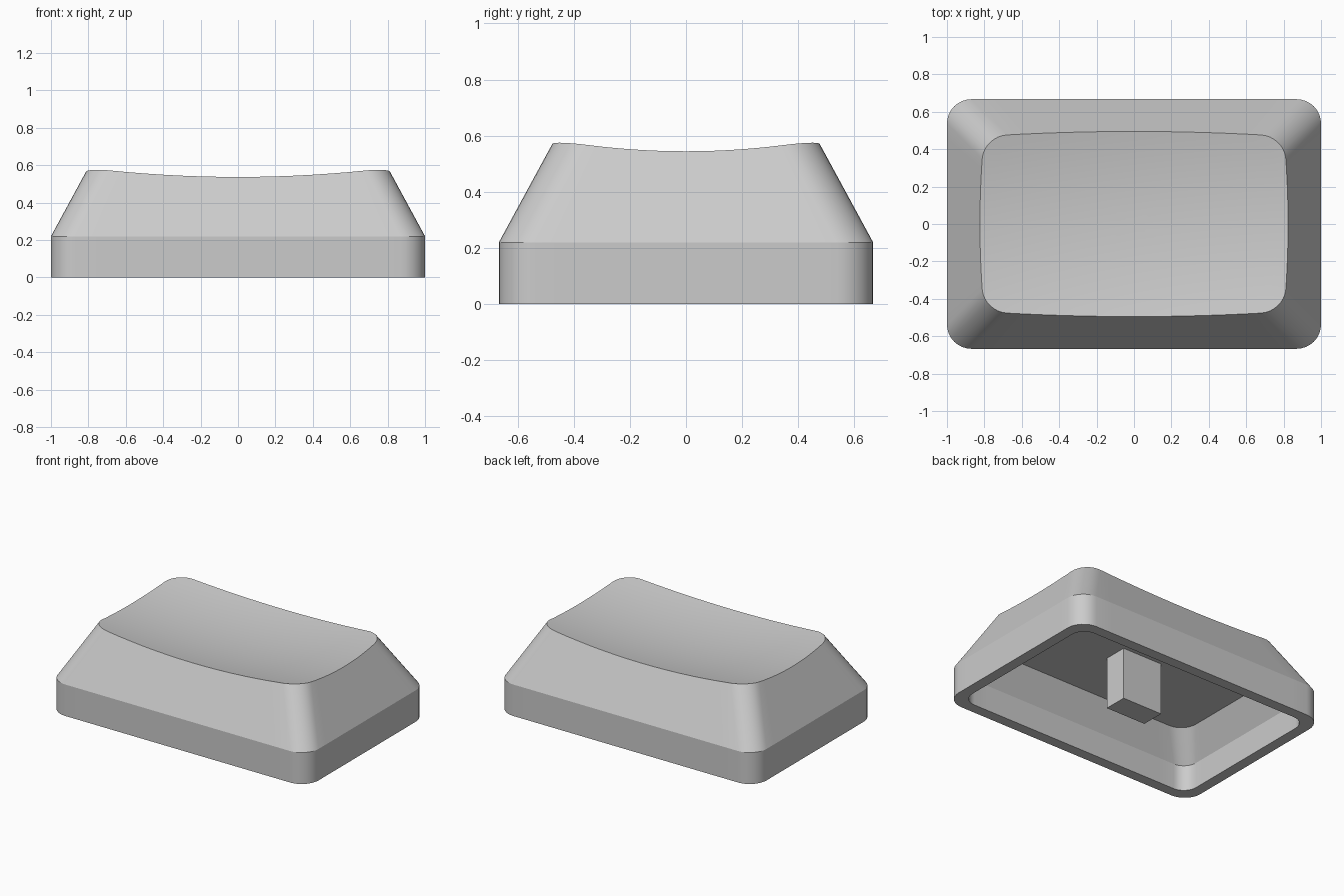
import bpy, bmesh, math

cube = bpy.data.objects.get("Cube")
if cube:
    bpy.data.objects.remove(cube, do_unlink=True)

grey = bpy.data.materials.new("light_grey_plastic")
grey.use_nodes = True
color = (0.6, 0.6, 0.6, 1)
grey.diffuse_color = color
grey.node_tree.nodes["Principled BSDF"].inputs["Base Color"].default_value = color

HALF_X, HALF_Y, RADIUS = 1.0, 0.667, 0.13
SKIRT, SLOPE = 0.22, 0.543      # height of the vertical wall, inward lean above it
CORNER, SIDE = 8, 14            # segments per corner and per straight side


def outline(inset, radius=RADIUS):
    """Rounded rectangle as a list of (x, y), counter-clockwise."""
    cx, cy = HALF_X - inset - radius, HALF_Y - inset - radius
    pts = []
    for i, (sx, sy) in enumerate([(1, 1), (-1, 1), (-1, -1), (1, -1)]):
        for k in range(CORNER + 1):
            a = math.pi / 2 * (i + k / CORNER)
            pts.append((sx * cx + radius * math.cos(a), sy * cy + radius * math.sin(a)))
    # subdivide the straight sides
    full, n = [], CORNER + 1
    for i, p in enumerate(pts):
        full.append(p)
        if i % n == CORNER:
            q = pts[(i + 1) % len(pts)]
            full += [(p[0] + (q[0] - p[0]) * t / SIDE, p[1] + (q[1] - p[1]) * t / SIDE)
                     for t in range(1, SIDE)]
    return full


def dish(x, y):
    """Height of the scooped top."""
    return 0.489 + 0.082 * x * x + 0.196 * y * y


def flat_ring(inset, z, radius=RADIUS):
    return [(x, y, z) for x, y in outline(inset, radius)]


def rim_ring():
    """Where the sloped walls meet the scooped top."""
    ring = []
    for i in range(len(outline(0))):
        z = 0.55
        for _ in range(8):
            x, y = outline((z - SKIRT) * SLOPE)[i]
            z = dish(x, y)
        ring.append((x, y, z))
    return ring


def finish(bm, name):
    bmesh.ops.recalc_face_normals(bm, faces=bm.faces)
    mesh = bpy.data.meshes.new(name)
    bm.to_mesh(mesh)
    bm.free()
    mesh.materials.append(grey)
    obj = bpy.data.objects.new(name, mesh)
    bpy.context.collection.objects.link(obj)
    bpy.ops.object.select_all(action="DESELECT")
    obj.select_set(True)
    bpy.context.view_layer.objects.active = obj
    bpy.ops.object.shade_smooth_by_angle(angle=math.radians(20))
    return obj


# Hollow cap: scooped top, sloped walls, skirt, bottom lip, inner walls, ceiling
rim = rim_ring()
rings = [[(x * t, y * t, dish(x * t, y * t)) for x, y, _ in rim]
         for t in [k / 12 for k in range(1, 12)]]
rings += [rim, flat_ring(0, SKIRT), flat_ring(0, 0),
          flat_ring(0.075, 0, 0.1), flat_ring(0.075, 0.18, 0.1),
          flat_ring(0.185, 0.365, 0.12)]
bm = bmesh.new()
loops = [[bm.verts.new(p) for p in ring] for ring in rings]
for a, b in zip(loops, loops[1:]):
    for i in range(len(a)):
        j = (i + 1) % len(a)
        bm.faces.new((a[i], a[j], b[j], b[i]))
centre = bm.verts.new((0, 0, dish(0, 0)))
for i, v in enumerate(loops[0]):
    bm.faces.new((centre, v, loops[0][(i + 1) % len(loops[0])]))
bm.faces.new(loops[-1])
finish(bm, "key_cap_shell")

# Mounting stem under the ceiling
bm = bmesh.new()
bmesh.ops.create_cube(bm, size=1)
for v in bm.verts:
    v.co = (v.co.x * 0.31, v.co.y * 0.165, (v.co.z + 0.5) * 0.37)
finish(bm, "mounting_stem")
